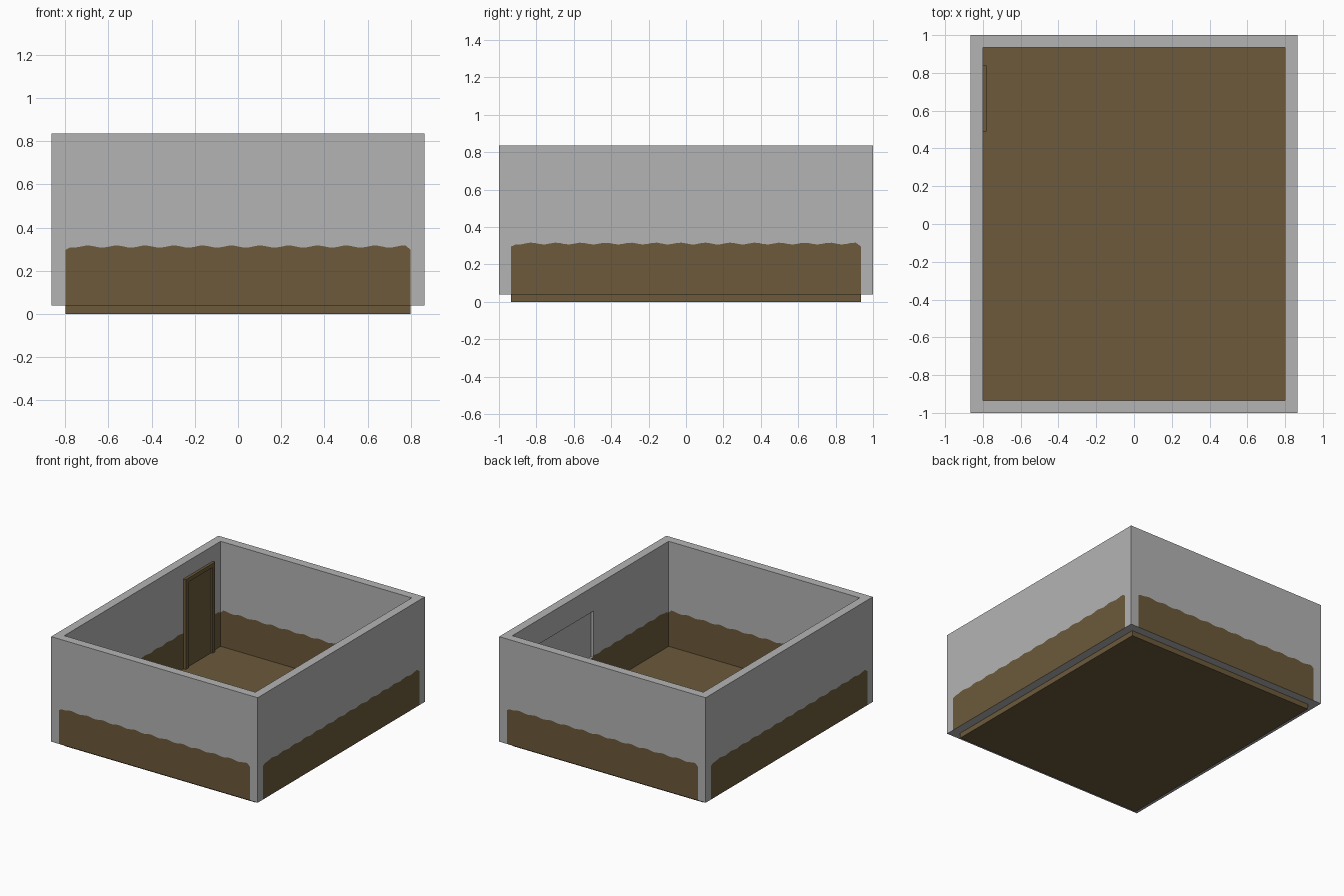
import bpy, bmesh, math
from mathutils import Matrix

if "Cube" in bpy.data.objects:
    bpy.data.objects.remove(bpy.data.objects["Cube"])


def material(name, rgb):
    m = bpy.data.materials.new(name)
    m.diffuse_color = (*rgb, 1)
    m.use_nodes = True
    m.node_tree.nodes["Principled BSDF"].inputs["Base Color"].default_value = m.diffuse_color
    return m


GREY = material("grey plaster", (0.456, 0.456, 0.456))
BROWN = material("brown wood", (0.15, 0.102, 0.044))

HX, HY, T = 0.865, 1.0, 0.065      # outer half sizes, wall thickness
Z0, Z1, BAND = 0.04, 0.835, 0.312  # wall bottom, wall top, wainscot height


def finish(bm, name, mats):
    bmesh.ops.recalc_face_normals(bm, faces=bm.faces)
    me = bpy.data.meshes.new(name)
    bm.to_mesh(me)
    bm.free()
    for m in mats:
        me.materials.append(m)
    ob = bpy.data.objects.new(name, me)
    bpy.context.collection.objects.link(ob)
    return ob


def box(name, lo, hi, mat):
    bm = bmesh.new()
    bmesh.ops.create_cube(bm, size=1)
    for v in bm.verts:
        v.co = [(a + b) / 2 + c * (b - a) for a, b, c in zip(lo, hi, v.co)]
    return finish(bm, name, [mat])


def wall(name, half, band_half, depth, angle):
    """Slab along local x, outer face at y = -depth, wavy-topped brown lower band."""
    n = 72
    xs = [-band_half + 2 * band_half * i / n for i in range(n + 1)]
    if half > band_half + 0.01:
        xs = [-half] + xs + [half]

    def top(x):
        if abs(x) > band_half - 0.01:
            return BAND - 0.016
        return BAND + 0.005 * math.cos(2 * math.pi * (x + 0.03) / 0.133)

    bm = bmesh.new()
    cols = [[bm.verts.new((x, y, z)) for y, z in
             ((-depth, Z0), (-depth, top(x)), (-depth, Z1),
              (T - depth, Z1), (T - depth, top(x)), (T - depth, Z0))] for x in xs]
    for a, b, xa, xb in zip(cols, cols[1:], xs, xs[1:]):
        for k in range(6):
            j = (k + 1) % 6
            f = bm.faces.new((a[k], b[k], b[j], a[j]))
            if k in (0, 4) and abs(xa + xb) / 2 < band_half:
                f.material_index = 1
    bm.faces.new(cols[0])
    bm.faces.new(cols[-1])
    bmesh.ops.rotate(bm, verts=bm.verts, matrix=Matrix.Rotation(angle, 3, 'Z'))
    return finish(bm, name, [GREY, BROWN])


# Four walls
wall("front_wall", HX, HX - T, HY, 0)
wall("back_wall", HX, HX - T, HY, math.pi)
right = wall("right_wall", HY - T, HY - T, HX, math.pi / 2)
wall("left_wall", HY - T, HY - T, HX, -math.pi / 2)

# Shallow window recess on the inside of the right wall
cutter = box("window_cutter", (0.7, -0.036, 0.30), (0.82, 0.62, 0.65), GREY)
cutter.hide_render = True
mod = right.modifiers.new("recess", 'BOOLEAN')
mod.operation = 'DIFFERENCE'
mod.object = cutter
bpy.context.view_layer.objects.active = right
bpy.ops.object.modifier_apply(modifier=mod.name)
bpy.data.objects.remove(cutter)

# Floor slab
box("floor", (-0.8, -0.935, 0), (0.8, 0.935, Z0), BROWN)

# Door with frame on the inside of the left wall
xw, y0, y1, zt, w = -0.8, 0.49, 0.84, 0.72, 0.03
box("door_panel", (xw - 0.01, y0 + w, Z0), (xw + 0.008, y1 - w, zt - w), BROWN)
box("door_frame_side_a", (xw - 0.01, y0, Z0), (xw + 0.02, y0 + w, zt), BROWN)
box("door_frame_side_b", (xw - 0.01, y1 - w, Z0), (xw + 0.02, y1, zt), BROWN)
box("door_frame_top", (xw - 0.01, y0 + w, zt - w), (xw + 0.02, y1 - w, zt), BROWN)
